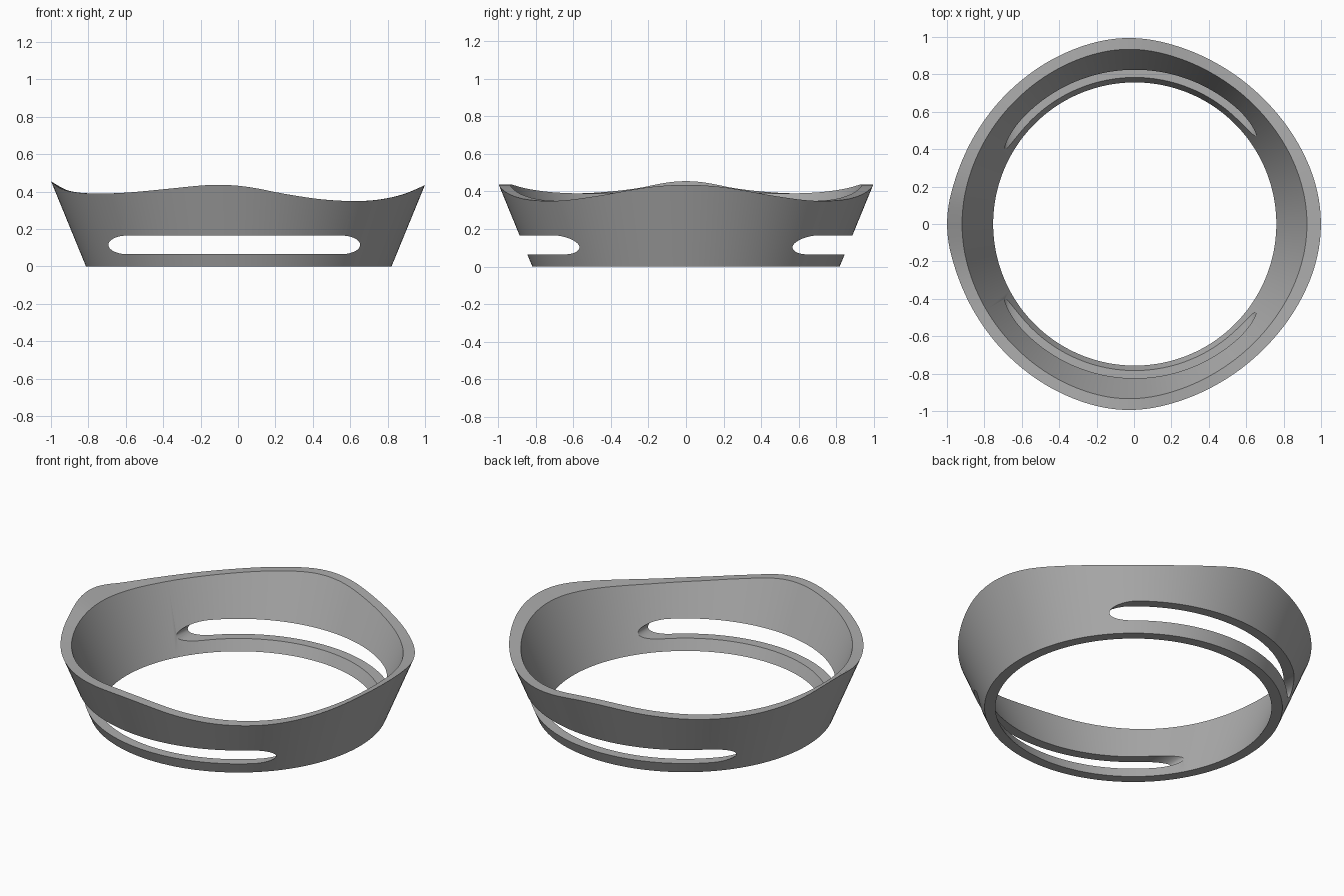
import bpy
import bmesh
from math import cos, sin, pi

cube = bpy.data.objects.get("Cube")
if cube:
    bpy.data.objects.remove(cube, do_unlink=True)

SEGMENTS = 180
CENTRE_X = 0.004
SLOPE = 0.41
OUTER_R, INNER_R = 0.817, 0.757

# Rim height across the width (x, z)
RIM = [(-1.04, 0.5), (-1.0, 0.455), (-0.95, 0.417), (-0.87, 0.396), (-0.76, 0.389),
       (-0.6, 0.394), (-0.4, 0.412), (-0.2, 0.432), (-0.1, 0.436), (0.0, 0.431),
       (0.1, 0.417), (0.2, 0.397), (0.3, 0.379), (0.45, 0.358), (0.6, 0.349),
       (0.7, 0.351), (0.8, 0.364), (0.9, 0.39), (1.0, 0.435), (1.1, 0.49)]

gray = bpy.data.materials.new("gray")
gray.use_nodes = True
gray.diffuse_color = (0.42, 0.42, 0.42, 1)
gray.node_tree.nodes["Principled BSDF"].inputs["Base Color"].default_value = (0.42, 0.42, 0.42, 1)


def rim_height(x):
    """Smooth cubic through the rim points."""
    x = max(RIM[1][0], min(RIM[-2][0], x))
    i = next(k for k in range(1, len(RIM) - 2) if x <= RIM[k + 1][0])
    (xa, za), (x0, z0), (x1, z1), (xb, zb) = RIM[i - 1:i + 3]
    h = x1 - x0
    m0, m1 = (z1 - za) / (x1 - xa) * h, (zb - z0) / (xb - x0) * h
    t = (x - x0) / h
    return (z0 + m0 * t + (3 * (z1 - z0) - 2 * m0 - m1) * t ** 2
            + (2 * (z0 - z1) + m0 + m1) * t ** 3)


def wall_point(radius, angle, top):
    """Point on a conical wall, at the floor or where it meets the wavy rim."""
    z = 0.4 if top else 0.0
    for _ in range(40 if top else 0):
        z += 0.5 * (rim_height(CENTRE_X + (radius + SLOPE * z) * cos(angle)) - z)
    r = radius + SLOPE * z
    return (CENTRE_X + r * cos(angle), r * sin(angle), z)


def make_object(name, bm):
    bmesh.ops.recalc_face_normals(bm, faces=bm.faces)
    mesh = bpy.data.meshes.new(name)
    bm.to_mesh(mesh)
    bm.free()
    mesh.materials.append(gray)
    obj = bpy.data.objects.new(name, mesh)
    bpy.context.collection.objects.link(obj)
    return obj


# Flared band with a wavy rim
bm = bmesh.new()
loops = [[bm.verts.new(wall_point(r, 2 * pi * i / SEGMENTS, top)) for i in range(SEGMENTS)]
         for r, top in ((OUTER_R, False), (OUTER_R, True), (INNER_R, True), (INNER_R, False))]
for a, b in zip(loops, loops[1:] + loops[:1]):
    for i in range(SEGMENTS):
        j = (i + 1) % SEGMENTS
        bm.faces.new((a[i], a[j], b[j], b[i]))
band = make_object("flared_band", bm)

# Long slot with elliptical ends, cut straight through front and back
bm = bmesh.new()
outline = []
for end_x, start in ((0.55, -pi / 2), (-0.59, pi / 2)):
    for k in range(33):
        a = start + pi * k / 32
        outline.append(bm.verts.new((end_x + 0.103 * cos(a), -1.5, 0.115 + 0.05 * sin(a))))
face = bm.faces.new(outline)
sides = bmesh.ops.extrude_face_region(bm, geom=[face])["geom"]
bmesh.ops.translate(bm, vec=(0, 3, 0),
                    verts=[v for v in sides if isinstance(v, bmesh.types.BMVert)])
cutter = make_object("slot_cutter", bm)
cutter.hide_render = True

cut = band.modifiers.new("slot", "BOOLEAN")
cut.operation = "DIFFERENCE"
cut.solver = "EXACT"
cut.object = cutter
bpy.context.view_layer.objects.active = band
band.select_set(True)
bpy.ops.object.modifier_apply(modifier=cut.name)
bpy.data.objects.remove(cutter, do_unlink=True)

bpy.ops.object.shade_smooth_by_angle(angle=pi / 6)
